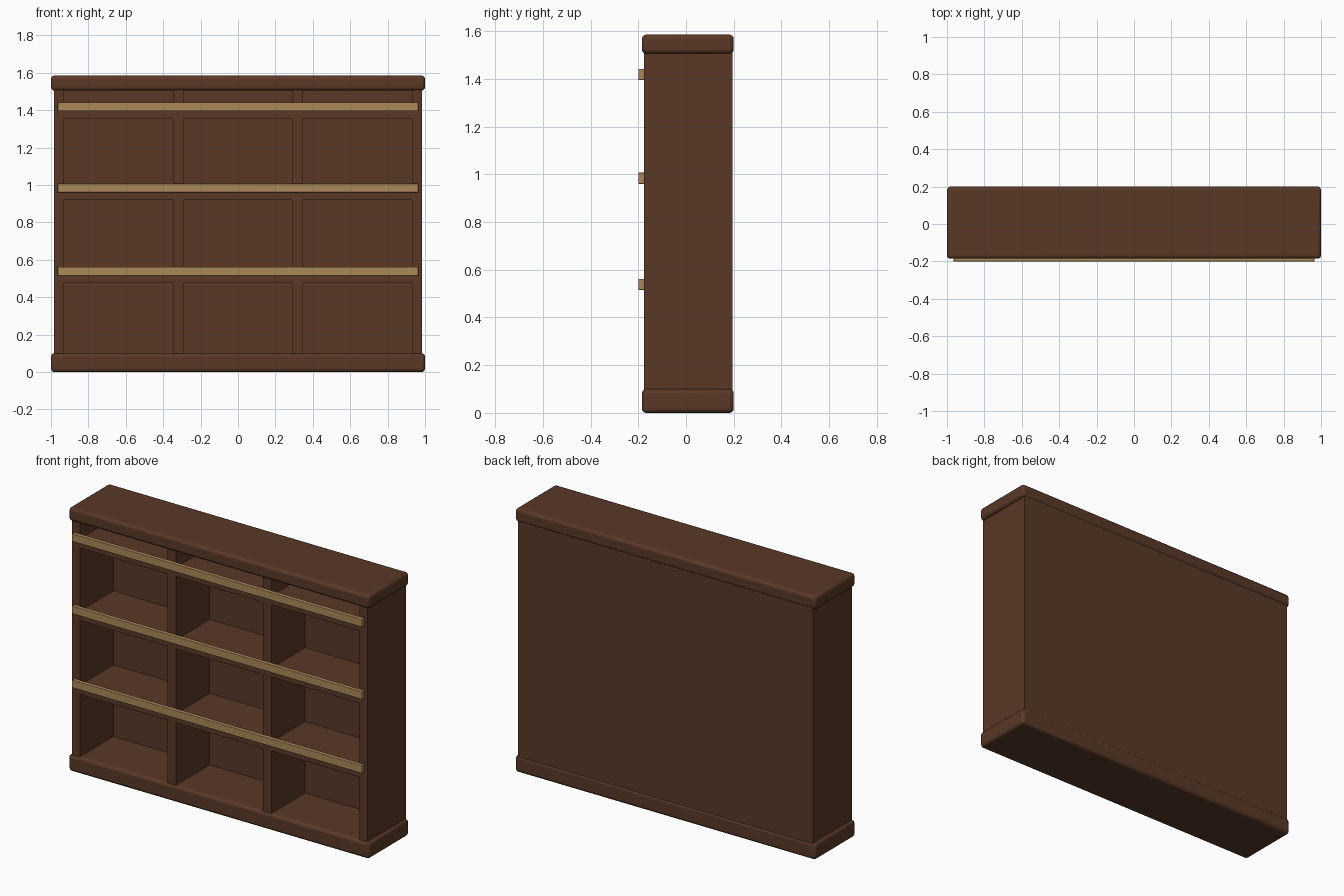
import bpy

cube = bpy.data.objects.get("Cube")
if cube:
    bpy.data.objects.remove(cube, do_unlink=True)


def material(name, rgb):
    mat = bpy.data.materials.new(name)
    mat.use_nodes = True
    mat.diffuse_color = (*rgb, 1)
    bsdf = mat.node_tree.nodes["Principled BSDF"]
    bsdf.inputs["Base Color"].default_value = (*rgb, 1)
    bsdf.inputs["Roughness"].default_value = 0.7
    return mat


wood = material("dark_wood", (0.10, 0.04, 0.02))
brass = material("pale_brass", (0.40, 0.25, 0.10))


def box(name, x, y, z, mat, bevel=0.0):
    """Box between (min, max) limits on each axis, with rounded edges if asked."""
    spans = (x, y, z)
    bpy.ops.mesh.primitive_cube_add(size=1, location=[(a + b) / 2 for a, b in spans])
    ob = bpy.context.object
    ob.name = name
    ob.scale = [b - a for a, b in spans]
    bpy.ops.object.transform_apply(location=False, rotation=False, scale=True)
    ob.data.materials.append(mat)
    if bevel:
        mod = ob.modifiers.new("rounded_edges", "BEVEL")
        mod.width = bevel
        mod.segments = 3
        bpy.ops.object.shade_smooth_by_angle()
    return ob


FRONT, INNER_BACK, BACK = -0.175, 0.145, 0.195
BOTTOM, TOP = 0.10, 1.505

# Rounded plinth and top board
box("base_plinth", (-1, 1), (-0.185, 0.2), (0, BOTTOM), wood, 0.018)
box("top_board", (-1, 1), (-0.185, 0.2), (TOP, 1.585), wood, 0.018)

# Side panels and uprights; they run slightly into the boards
low, high = BOTTOM - 0.02, TOP + 0.02
for side, s in (("left", 1), ("right", -1)):
    box(side + "_side_panel", sorted((s * 0.93, s * 0.983)), (FRONT, BACK), (low, high), wood)
    box(side + "_divider", sorted((s * 0.29, s * 0.345)), (FRONT, INNER_BACK), (low, high), wood)
box("back_panel", (-0.93, 0.93), (INNER_BACK, BACK), (low, high), wood)

# Shelves in each bay, with a trim strip across the front of each row
bays = {"right": (-0.93, -0.345), "middle": (-0.29, 0.29), "left": (0.345, 0.93)}
for row, z in (("lower", 0.475), ("centre", 0.92), ("upper", 1.355)):
    for bay, span in bays.items():
        box(f"{row}_{bay}_shelf", span, (FRONT, INNER_BACK), (z, z + 0.055), wood)
    box(row + "_trim_strip", (-0.965, 0.965), (-0.2, FRONT), (z + 0.04, z + 0.087), brass, 0.003)
